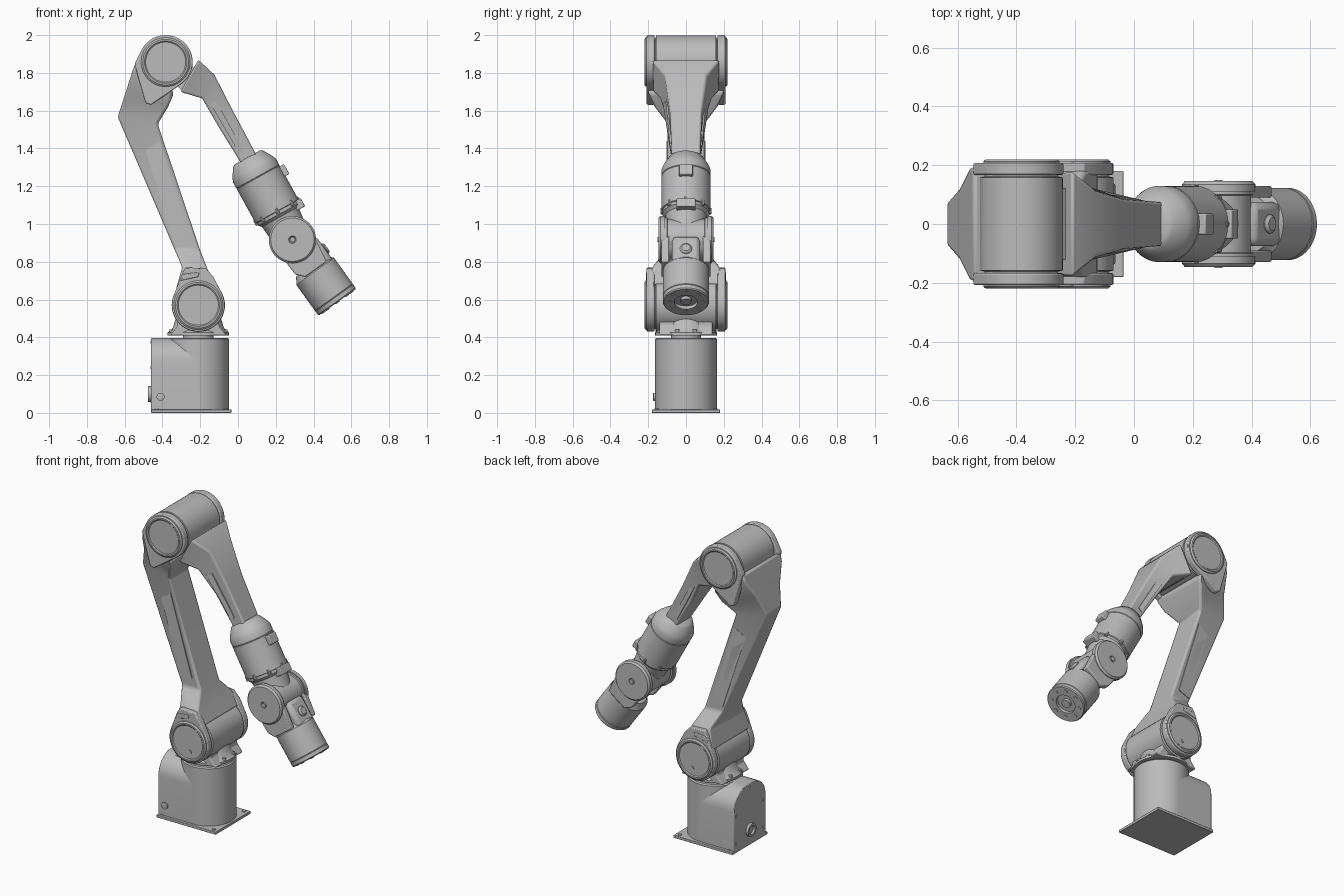
import bpy, bmesh, math
from mathutils import Vector
from mathutils.geometry import convex_hull_2d

cube = bpy.data.objects.get("Cube")
if cube:
    bpy.data.objects.remove(cube)

grey = bpy.data.materials.new("machine grey")
grey.use_nodes = True
COLOUR = (0.5, 0.5, 0.5, 1)
grey.diffuse_color = COLOUR
grey.node_tree.nodes["Principled BSDF"].inputs["Base Color"].default_value = COLOUR


def loft(name, rings, bevel=0.0):
    """Skin a list of equally long point rings and close both ends."""
    bm = bmesh.new()
    rows = [[bm.verts.new(p) for p in ring] for ring in rings]
    n = len(rows[0])
    for a, b in zip(rows, rows[1:]):
        for i in range(n):
            bm.faces.new((a[i], a[(i + 1) % n], b[(i + 1) % n], b[i]))
    bm.faces.new(rows[0])
    bm.faces.new(rows[-1])
    bmesh.ops.recalc_face_normals(bm, faces=bm.faces)
    mesh = bpy.data.meshes.new(name)
    bm.to_mesh(mesh)
    bm.free()
    mesh.materials.append(grey)
    ob = bpy.data.objects.new(name, mesh)
    bpy.context.collection.objects.link(ob)
    if bevel:
        mod = ob.modifiers.new("soft edges", "BEVEL")
        mod.width, mod.segments = bevel, 2
        mod.limit_method, mod.angle_limit = "ANGLE", math.radians(25)
    bpy.ops.object.select_all(action="DESELECT")
    ob.select_set(True)
    bpy.context.view_layer.objects.active = ob
    bpy.ops.object.shade_smooth_by_angle(angle=math.radians(32))
    return ob


def turned(name, origin, axis, profile, sides=48):
    """Revolve (radius, distance) pairs around an axis."""
    d = Vector(axis).normalized()
    u = d.orthogonal().normalized()
    v = d.cross(u)
    o = Vector(origin)
    angles = [math.tau * i / sides for i in range(sides)]
    return loft(name, [[o + d * t + (u * math.cos(a) + v * math.sin(a)) * r for a in angles]
                       for r, t in profile])


def slab(name, outline, y0, y1, bevel=0.0):
    """Extrude an x-z outline along y."""
    return loft(name, [[(x, y, z) for x, z in outline] for y in (y0, y1)], bevel)


def lug(centre, radius, corners):
    """Convex outline around a circle and some extra corners."""
    pts = [(centre[0] + radius * math.cos(math.tau * i / 48),
            centre[1] + radius * math.sin(math.tau * i / 48)) for i in range(48)] + corners
    return [pts[i] for i in convex_hull_2d(pts)]


def beam(name, stations, bevel):
    """Box beam; each station is a lower-left and an upper-right x-z point with half widths."""
    return loft(name, [[(p[0], -hp, p[1]), (p[0], hp, p[1]), (q[0], hq, q[1]), (q[0], -hq, q[1])]
                       for p, q, hp, hq in stations], bevel)


def along(origin, d, side, t, s):
    return (origin[0] + d[0] * t + side[0] * s, origin[1] + d[1] * t + side[1] * s)


def block(name, origin, d, side, t, s, half_y, bevel=0.005):
    """Block in a link's own frame, spanning t along it and s across it."""
    outline = [along(origin, d, side, a, b) for a, b in
               ((t[0], s[0]), (t[1], s[0]), (t[1], s[1]), (t[0], s[1]))]
    return slab(name, outline, -half_y, half_y, bevel)


BASE_X = -0.21
SHOULDER, ELBOW, WRIST = (-0.21, 0.57), (-0.383, 1.857), (0.288, 0.917)

# Base plate, round pedestal and arched rear housing
slab("base_plate", [(-0.46, 0), (-0.035, 0), (-0.035, 0.018), (-0.46, 0.018)], -0.18, 0.18, 0.003)
turned("pedestal", (BASE_X, 0, 0), (0, 0, 1),
       [(0.163, 0.01), (0.163, 0.39), (0.156, 0.397), (0.08, 0.397), (0.08, 0.43)], 64)
R = 0.13
arch = [(-0.163, 0.01), (0.163, 0.01)]
for cy, start in ((0.163 - R, 0), (R - 0.163, math.pi / 2)):
    for i in range(11):
        a = start + math.pi / 2 * i / 10
        arch.append((cy + R * math.cos(a), 0.397 - R + R * math.sin(a)))
loft("rear_housing", [[(x, y, z) for y, z in arch] for x in (-0.46, BASE_X)], 0.004)
turned("cable_socket", (-0.455, 0, 0.1), (-1, 0, 0),
       [(0.042, 0), (0.042, 0.022), (0.028, 0.022), (0.028, 0.008)], 24)
turned("side_button", (-0.41, -0.155, 0.085), (0, -1, 0), [(0.021, 0), (0.021, 0.018), (0.012, 0.02)], 20)
for x in (-0.43, -0.065):
    for y in (-0.155, 0.155):
        turned("plate_bolt", (x, y, 0.015), (0, 0, 1), [(0.012, 0), (0.012, 0.008)], 12)
for y, z in ((-0.14, 0.06), (0.14, 0.06), (-0.14, 0.24), (0.14, 0.24), (0, 0.375)):
    turned("housing_bolt", (-0.458, y, z), (-1, 0, 0), [(0.009, 0), (0.009, 0.006)], 12)

# Turning flange under the shoulder
turned("turret_flange", (BASE_X, 0, 0), (0, 0, 1),
       [(0.163, 0.41), (0.163, 0.425), (0.135, 0.45), (0.12, 0.5)])
slab("turret_saddle", [(-0.36, 0.41), (-0.06, 0.41), (-0.1, 0.46), (-0.1, 0.52),
                       (-0.32, 0.52), (-0.32, 0.46)], -0.14, 0.14, 0.008)
for i in range(10):
    a = math.tau * (i + 0.5) / 10
    turned("turret_bolt", (BASE_X + 0.15 * math.cos(a), 0.15 * math.sin(a), 0.42), (0, 0, 1),
           [(0.011, 0), (0.011, 0.022)], 12)

# Shoulder and elbow drums with lugs and round caps on both sides
shoulder_lug = lug(SHOULDER, 0.14, [(-0.295, 0.74), (-0.275, 0.77), (-0.17, 0.765), (-0.13, 0.72)])
elbow_lug = lug(ELBOW, 0.143, [(-0.547, 1.85), (-0.535, 1.8), (-0.49, 1.64), (-0.46, 1.63)])
for name, (x, z), outline in (("shoulder", SHOULDER, shoulder_lug), ("elbow", ELBOW, elbow_lug)):
    turned(name + "_drum", (x, 0, z), (0, 1, 0),
           [(0.125, -0.17), (0.125, -0.162), (0.141, -0.158), (0.141, 0.158), (0.125, 0.162), (0.125, 0.17)])
    for s in (-1, 1):
        slab(name + "_lug", outline, s * 0.167, s * 0.208, 0.006)
        turned(name + "_cap", (x, 0, z), (0, s, 0),
               [(0.13, 0.2), (0.13, 0.213), (0.121, 0.22), (0.112, 0.22), (0.106, 0.215), (0.02, 0.215)])
for s in (-1, 1):
    turned("shoulder_screw", (-0.195, s * 0.21, 0.51), (0, s, 0), [(0.012, 0), (0.012, 0.01)], 12)
    slab("shoulder_slot", [(-0.305, 0.7), (-0.21, 0.72), (-0.205, 0.745), (-0.29, 0.735)],
         s * 0.2, s * 0.213, 0.004)

# Upper arm: forked at both ends, kinked below the elbow
beam("upper_arm", [
    ((-0.33, 0.65), (-0.12, 0.68), 0.2, 0.2),
    ((-0.295, 0.77), (-0.165, 0.77), 0.18, 0.18),
    ((-0.338, 0.87), (-0.2, 0.86), 0.1, 0.1),
    ((-0.637, 1.567), (-0.425, 1.53), 0.075, 0.1),
    ((-0.597, 1.69), (-0.37, 1.62), 0.12, 0.17),
    ((-0.562, 1.8), (-0.34, 1.69), 0.19, 0.2),
    ((-0.545, 1.85), (-0.38, 1.78), 0.2, 0.2)], 0.012)

# Forearm and its neck to the elbow drum
beam("forearm", [
    ((-0.305, 1.7), (-0.21, 1.87), 0.175, 0.18),
    ((-0.19, 1.665), (-0.125, 1.79), 0.14, 0.11),
    ((-0.1, 1.51), (-0.03, 1.605), 0.088, 0.085),
    ((0.005, 1.34), (0.095, 1.37), 0.075, 0.075),
    ((0.04, 1.28), (0.12, 1.32), 0.075, 0.075)], 0.01)
slab("elbow_neck", [(-0.34, 1.75), (-0.28, 1.69), (-0.2, 1.8), (-0.26, 1.85)], -0.12, 0.12)

# Inlaid side panels, tilted to lie on the tapering sides
def panel(name, ends, y_ends):
    for s in (-1, 1):
        rings = []
        for off in (-0.004, 0.004):
            rings.append([(x, s * (y + off), z) for (x, z), y in zip(ends, y_ends)])
        loft(name, rings)

panel("upper_arm_panel", [(-0.49, 1.39), (-0.415, 1.44), (-0.26, 0.93), (-0.335, 0.9)],
      [0.086, 0.098, 0.1, 0.1])
panel("forearm_panel", [(-0.145, 1.635), (-0.115, 1.65), (0.03, 1.39), (0.008, 1.37)],
      [0.118, 0.102, 0.077, 0.077])

# First wrist barrel in line with the forearm
A, A_SIDE = (0.485, -0.875), (0.875, 0.485)
BARREL = (0.085, 1.287)
barrel_o, barrel_d = (BARREL[0], 0, BARREL[1]), (A[0], 0, A[1])
turned("wrist_barrel", barrel_o, barrel_d,
       [(0.075, -0.075), (0.092, -0.065), (0.122, -0.015), (0.13, 0.005), (0.13, 0.04), (0.127, 0.043),
        (0.13, 0.046), (0.13, 0.25), (0.124, 0.253), (0.124, 0.27), (0.11, 0.285), (0.1, 0.38)])
block("barrel_tab", BARREL, A, A_SIDE, (0.05, 0.11), (0.1, 0.153), 0.036)
block("barrel_stop", BARREL, A, A_SIDE, (0.25, 0.3), (0.08, 0.143), 0.05)
for i in range(8):
    a = math.tau * i / 8
    p = Vector(barrel_o) + Vector(barrel_d) * 0.235 + 0.124 * (
        Vector((A_SIDE[0], 0, A_SIDE[1])) * math.cos(a) + Vector((0, 1, 0)) * math.sin(a))
    turned("barrel_bolt", p, barrel_d, [(0.011, 0), (0.011, 0.03)], 10)

# Cross drum of the wrist
turned("wrist_drum", (WRIST[0], 0, WRIST[1]), (0, 1, 0),
       [(0.118, -0.13), (0.118, -0.1), (0.11, -0.097), (0.11, 0.097), (0.118, 0.1), (0.118, 0.13)])
for s in (-1, 1):
    turned("wrist_cap", (WRIST[0], 0, WRIST[1]), (0, s, 0),
           [(0.125, 0.11), (0.125, 0.135), (0.115, 0.146), (0.02, 0.146), (0.015, 0.14)])
    turned("wrist_screw", (WRIST[0], s * 0.138, WRIST[1]), (0, s, 0), [(0.014, 0), (0.014, 0.012)], 12)

# Tool barrel with cheeks, dome button and recessed end flange
B, B_SIDE = (0.584, -0.812), (0.812, 0.584)
tool_d = (B[0], 0, B[1])
for s in (-1, 1):
    cheek = [along(WRIST, B, B_SIDE, t, w) for t, w in
             ((0, -0.1), (0.16, -0.095), (0.2, -0.06), (0.2, 0.08), (0.08, 0.1), (0, 0.1))]
    slab("tool_cheek", cheek, s * 0.09, s * 0.13, 0.006)
block("tool_neck", WRIST, B, B_SIDE, (0.05, 0.22), (-0.06, 0.112), 0.075, 0.025)
turned("tool_barrel", (WRIST[0], 0, WRIST[1]), tool_d,
       [(0.1, 0.17), (0.115, 0.198), (0.123, 0.206), (0.123, 0.375), (0.12, 0.378), (0.123, 0.381),
        (0.123, 0.402), (0.118, 0.408), (0.062, 0.408), (0.062, 0.388)])
bx, bz = along(WRIST, B, B_SIDE, 0.14, 0.1)
turned("dome_button", (bx, 0, bz), (B_SIDE[0], 0, B_SIDE[1]), [(0.032, 0), (0.032, 0.016), (0.022, 0.025)], 24)
turned("tool_hub", (WRIST[0], 0, WRIST[1]), tool_d, [(0.028, 0.38), (0.028, 0.406)], 24)
for i in range(8):
    a = math.tau * i / 8
    radial = Vector((B_SIDE[0], 0, B_SIDE[1])) * math.cos(a) + Vector((0, 1, 0)) * math.sin(a)
    p = Vector((WRIST[0], 0, WRIST[1])) + Vector(tool_d) * 0.4 + radial * 0.09
    turned("flange_bolt", p, tool_d, [(0.012, 0), (0.012, 0.012)], 12)
